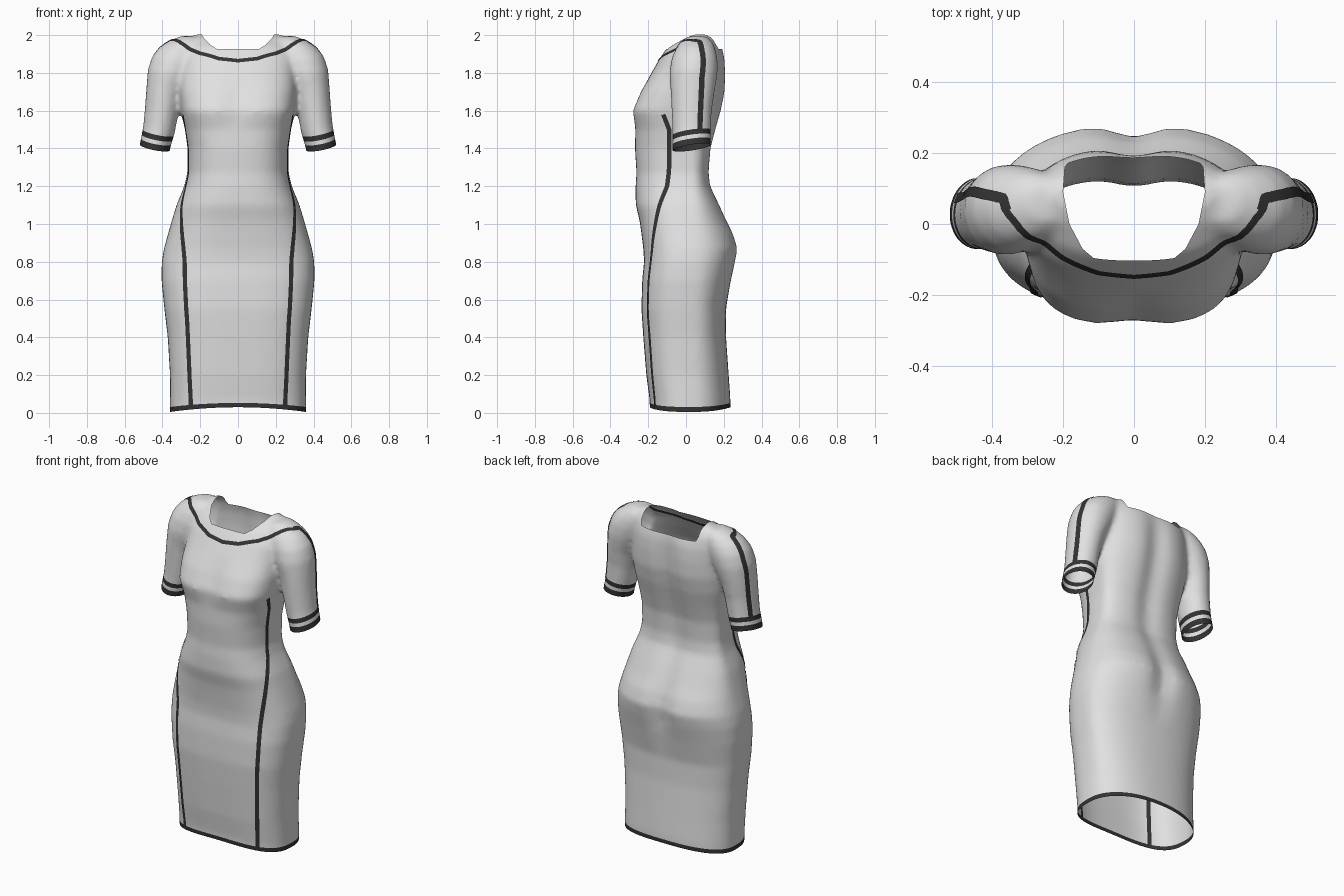
import bpy, bmesh, math
from mathutils import Vector
from mathutils.bvhtree import BVHTree

if "Cube" in bpy.data.objects:
    bpy.data.objects.remove(bpy.data.objects["Cube"])


def material(name, v):
    m = bpy.data.materials.new(name)
    m.diffuse_color = (v, v, v, 1)
    m.use_nodes = True
    m.node_tree.nodes["Principled BSDF"].inputs["Base Color"].default_value = m.diffuse_color
    return m


cloth = material("light grey cloth", 0.75)
trim = material("dark trim", 0.033)


def make_object(name, bm, mats):
    me = bpy.data.meshes.new(name)
    bm.to_mesh(me)
    bm.free()
    ob = bpy.data.objects.new(name, me)
    bpy.context.collection.objects.link(ob)
    for m in mats:
        me.materials.append(m)
    return ob


def loft(bm, rings):
    """Closed solid through a list of point rings."""
    rows = [[bm.verts.new(p) for p in r] for r in rings]
    n = len(rows[0])
    for a, b in zip(rows, rows[1:]):
        for i in range(n):
            bm.faces.new((a[i], a[(i + 1) % n], b[(i + 1) % n], b[i]))
    bm.faces.new(rows[0][::-1])
    bm.faces.new(rows[-1])


def spow(v, e):
    return math.copysign(abs(v) ** e, v)


def body_ring(z, hw, yf, yb, n, groove):
    """Squarish front, rounder back with a groove along the spine."""
    yc = 0.03 if z < 1.9 else (yf + yb) / 2
    pts = []
    for i in range(72):
        t = 2 * math.pi * i / 72
        c, s = math.cos(t), math.sin(t)
        e = 2 / (n if s < 0 else 2.3)
        x = hw * spow(c, e)
        y = yc + (yb - yc if s > 0 else yc - yf) * spow(s, e)
        dip = math.exp(-(x / 0.07) ** 2)
        y += -groove * dip if s > 0 else (0.014 * dip if 1.5 < z < 1.75 else 0)
        pts.append((x, y, z))
    return pts


# height, half width, front y, back y, front squareness, spine groove
BODY = [(-0.05, .36, -.19, .235, 2.9, 0), (.05, .36, -.193, .235, 2.9, 0),
        (.2, .36, -.21, .226, 3, 0), (.4, .372, -.226, .212, 3, 0),
        (.55, .39, -.236, .212, 3, 0), (.7, .405, -.232, .243, 2.9, .012),
        (.8, .404, -.222, .268, 2.8, .03), (.87, .392, -.226, .282, 2.7, .036),
        (.95, .37, -.236, .257, 2.7, .03), (1.02, .35, -.246, .22, 2.7, .02),
        (1.1, .326, -.266, .183, 2.7, .018), (1.2, .285, -.267, .135, 2.7, .02),
        (1.27, .268, -.262, .127, 2.7, .022), (1.4, .267, -.27, .138, 2.8, .026),
        (1.5, .281, -.268, .165, 3, .028), (1.6, .302, -.286, .194, 3.3, .03),
        (1.7, .312, -.244, .215, 3, .03), (1.8, .31, -.183, .218, 2.7, .028),
        (1.88, .31, -.137, .212, 2.5, .02), (1.94, .29, -.095, .195, 2.3, .01),
        (1.985, .26, -.025, .165, 2.2, 0), (2.005, .22, .02, .13, 2, 0)]

# height, centre x, centre y, x radius, y radius
SLEEVE = [(1.34, .45, .03, .08, .102), (1.41, .44, .03, .081, .102),
          (1.5, .418, .03, .085, .102), (1.6, .404, .03, .089, .107),
          (1.7, .39, .035, .096, .117), (1.8, .362, .04, .116, .128),
          (1.87, .333, .045, .122, .123), (1.92, .302, .05, .114, .108),
          (1.96, .272, .055, .088, .088), (1.99, .24, .06, .055, .055)]

bm = bmesh.new()
loft(bm, [body_ring(*r) for r in BODY])
for s in (1, -1):
    loft(bm, [[(s * (cx + rx * math.cos(k * math.pi / 16)),
                cy + ry * math.sin(s * k * math.pi / 16), z + 0.15 * rx * math.cos(k * math.pi / 16))
               for k in range(32)] for z, cx, cy, rx, ry in SLEEVE])
bmesh.ops.recalc_face_normals(bm, faces=bm.faces)
dress = make_object("dress", bm, (cloth, trim))

# neck cutter, its faces marked with the second material slot
half = [(0, -.118), (.05, -.118), (.1, -.108), (.145, -.07), (.182, 0),
        (.2, .09), (.195, .16), (.13, .25)]
outline = half + [(-x, y) for x, y in half[:0:-1]]
bm = bmesh.new()
loft(bm, [[(x, y, z) for x, y in outline] for z in (1.927, 2.2)])
bmesh.ops.recalc_face_normals(bm, faces=bm.faces)
for f in bm.faces:
    f.material_index = 1
cutter = make_object("neck_cutter", bm, (cloth, trim))
cutter.hide_render = True

# merge body and sleeves into one smooth skin, then open the neck
bpy.context.view_layer.objects.active = dress
rm = dress.modifiers.new("merge", 'REMESH')
rm.mode = 'VOXEL'
rm.voxel_size = 0.014
sm = dress.modifiers.new("soften", 'SMOOTH')
sm.factor, sm.iterations = 0.5, 10
bo = dress.modifiers.new("neck", 'BOOLEAN')
bo.operation, bo.solver, bo.object = 'DIFFERENCE', 'EXACT', cutter
for name in ("merge", "soften", "neck"):
    bpy.ops.object.modifier_apply(modifier=name)
bpy.data.objects.remove(cutter)

bm = bmesh.new()
bm.from_mesh(dress.data)
bmesh.ops.delete(bm, geom=[f for f in bm.faces if f.material_index == 1], context='FACES')


def slice_at(point, normal, test):
    faces = [f for f in bm.faces if test(f.calc_center_median())]
    geom = list({e for f in faces for e in f.edges}) + list({v for f in faces for v in f.verts}) + faces
    bmesh.ops.bisect_plane(bm, geom=geom, plane_co=point, plane_no=normal, dist=1e-5)


def on_cuff(p):
    return abs(p.x) > 0.325 and 1.3 < p.z < 1.6


def cuff_height(p):
    return p.z - 1.405 - 0.2 * (abs(p.x) - 0.44) - 0.15 * (p.y - 0.03)


# open the hem and cuffs and cut their bands
for z in (0, 0.027):
    slice_at((0, 0, z), (0, 0, 1), lambda p: p.z < 0.1)
for d in (0, .033, .055, .083):
    for s in (1, -1):
        slice_at((s * .44, .03, 1.405 + d), (-s * .2, -.15, 1),
                 lambda p: on_cuff(p) and p.x * s > 0)
dead = []
for f in bm.faces:
    p = f.calc_center_median()
    f.smooth = True
    f.material_index = 0
    if p.z < 0 or (on_cuff(p) and cuff_height(p) < 0):
        dead.append(f)
    elif p.z < 0.027:
        f.material_index = 1
    elif on_cuff(p):
        d = cuff_height(p)
        f.material_index = int(d < .033 or .055 < d < .083)
bmesh.ops.delete(bm, geom=dead, context='FACES')

# hem rises slightly towards the middle
for v in bm.verts:
    if v.co.z < 0.2:
        v.co.z += (0.005 + 0.025 * max(0, 1 - (v.co.x / .36) ** 2)) * (1 - v.co.z / 0.2)
bm.normal_update()
tree = BVHTree.FromBMesh(bm)
bm.to_mesh(dress.data)
bm.free()


def ribbon(name, path, width, steps=12):
    """Flat trim laid on the dress along a path, on its outer and inner face."""
    path = [Vector(p) for p in path]
    dense = [a.lerp(b, i / steps) for a, b in zip(path, path[1:]) for i in range(steps)] + [path[-1]]
    hits = [tree.find_nearest(p)[:2] for p in dense]
    bm = bmesh.new()
    for off in (0.003, -0.003):
        prev = None
        for i, (p, n) in enumerate(hits):
            tan = hits[min(i + 1, len(hits) - 1)][0] - hits[max(i - 1, 0)][0]
            side = tan.cross(n).normalized() * width / 2
            row = []
            for k in (-1, 0, 1):
                q, m = tree.find_nearest(p + side * k)[:2]
                row.append(bm.verts.new(q + m * off))
            if prev:
                for k in (0, 1):
                    bm.faces.new((prev[k], prev[k + 1], row[k + 1], row[k])).smooth = True
            prev = row
    make_object(name, bm, (trim,))


SEAM = [(.25, -.165, .03), (.26, -.185, .25), (.27, -.2, .5), (.288, -.2, .8), (.302, -.165, 1),
        (.298, -.14, 1.1), (.275, -.1, 1.2), (.265, -.09, 1.3), (.28, -.09, 1.5), (.29, -.12, 1.58)]
SHOULDER = [(.35, .04, 1.955), (.36, .07, 1.953), (.41, .08, 1.92), (.455, .09, 1.85), (.475, .085, 1.78),
            (.485, .08, 1.65), (.505, .075, 1.48)]
NECK = [(.36, .05, 1.955), (.28, -.03, 1.935), (.2, -.09, 1.9), (.1, -.135, 1.873), (0, -.15, 1.865)]


def mirrored(path):
    return [(-x, y, z) for x, y, z in path]


# side seams, sleeve stripes and neckline trim
for label, fn in (("left", list), ("right", mirrored)):
    ribbon(label + "_side_seam", fn(SEAM), 0.024)
    ribbon(label + "_sleeve_stripe", fn(SHOULDER), 0.03)
ribbon("neckline_trim", NECK + mirrored(NECK)[-2::-1], 0.022)
